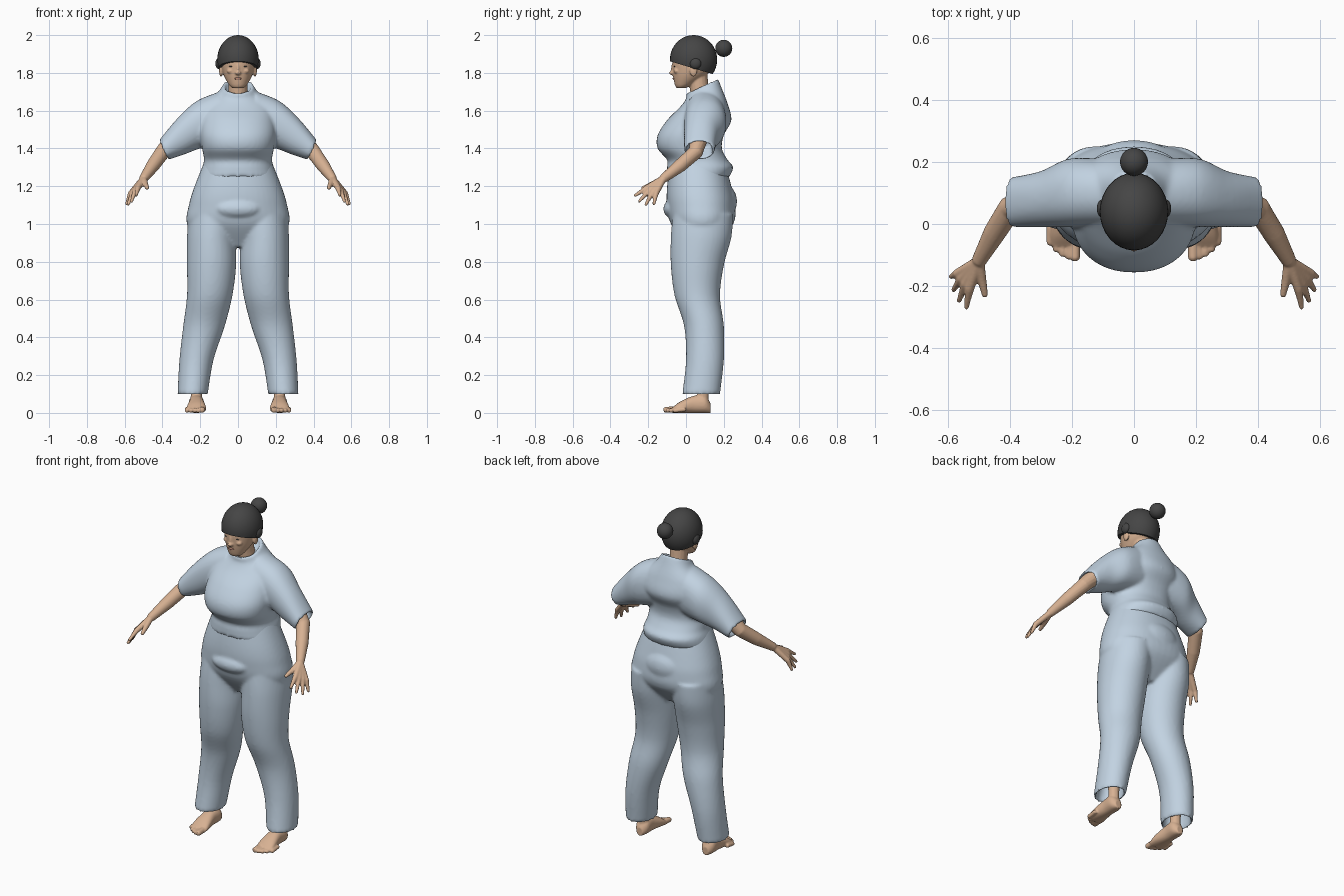
import bpy, bmesh, math
from mathutils import Vector, Matrix

cube = bpy.data.objects.get("Cube")
if cube:
    bpy.data.objects.remove(cube)


def material(name, rgb):
    mat = bpy.data.materials.new(name)
    mat.use_nodes = True
    mat.diffuse_color = (*rgb, 1)
    shader = mat.node_tree.nodes["Principled BSDF"]
    shader.inputs["Base Color"].default_value = mat.diffuse_color
    return mat


CLOTH = material("pale blue cloth", (0.54, 0.65, 0.76))
SKIN = material("skin", (0.68, 0.44, 0.29))
HAIR = material("dark hair", (0.06, 0.06, 0.06))
LIPS = material("lips", (0.5, 0.25, 0.18))
SIDES = {"left": 1, "right": -1}


def spline(rings, steps):
    """Smoothly interpolate rings, keeping the given ones."""
    result = []
    last = len(rings) - 1
    for i in range(last):
        four = [rings[min(max(i + k, 0), last)] for k in (-1, 0, 1, 2)]
        for step in range(steps):
            t = step / steps
            ring = []
            for before, start, end, after in zip(*four):
                move = end - start
                leave, arrive = (end - before) / 2, (after - start) / 2
                bend = (leave - move) * (1 - t) - (arrive - move) * t
                ring.append(start + move * t + bend * t * (1 - t))
            result.append(ring)
    return result + [rings[-1]]


def loft(bm, rings, sides=48, power=2.2, steps=6, opening=False):
    """Closed skin over rings, each a (centre, half axis, half axis).
    An opening folds the last ring inward to leave a hollow end."""
    rings = spline([[Vector(part) for part in ring] for ring in rings], steps)
    if opening:
        centre, u, v = rings[-1]
        inside = centre.lerp(rings[-steps][0], 0.8)
        rings += [[centre, u * 0.85, v * 0.85], [inside, u * 0.75, v * 0.75]]
    loops = []
    for centre, u, v in rings:
        loop = []
        for i in range(sides):
            angle = math.tau * i / sides
            p, q = [math.copysign(abs(w) ** (2 / power), w)
                    for w in (math.cos(angle), math.sin(angle))]
            loop.append(bm.verts.new(centre + u * p + v * q))
        loops.append(loop)
    for a, b in zip(loops, loops[1:]):
        for i in range(sides):
            bm.faces.new((a[i - 1], a[i], b[i], b[i - 1]))
    bm.faces.new(loops[0])
    bm.faces.new(loops[-1])


def level(z, rx, front, back, x=0, tilt=0):
    """Horizontal ring given by its height, half width, front and back."""
    return (x, (front + back) / 2, z), (rx, 0, 0), (0, (back - front) / 2, tilt)


def tube(bm, points, radii):
    """Round limb along points with a rounded tip."""
    points = [Vector(p) for p in points]
    tip = radii[-1] * 0.6
    points.append(points[-1] + (points[-1] - points[-2]).normalized() * tip)
    rings = []
    for i, (p, r) in enumerate(zip(points, [*radii, tip])):
        along = points[min(i + 1, len(points) - 1)] - points[max(i - 1, 0)]
        turn = along.to_track_quat('Z', 'Y')
        rings.append((p, turn @ Vector((r, 0, 0)), turn @ Vector((0, r, 0))))
    loft(bm, rings, sides=16, power=2, steps=1)


def ball(bm, centre, radii):
    place = Matrix.Translation(centre) @ Matrix.Diagonal((*radii, 1))
    bmesh.ops.create_uvsphere(bm, u_segments=32, v_segments=20, radius=1, matrix=place)


def finish(name, bm, mat, voxel=0):
    """Turn the bmesh into an object, fusing its pieces when voxel is set."""
    bmesh.ops.recalc_face_normals(bm, faces=bm.faces)
    mesh = bpy.data.meshes.new(name)
    bm.to_mesh(mesh)
    bm.free()
    ob = bpy.data.objects.new(name, mesh)
    bpy.context.collection.objects.link(ob)
    bpy.ops.object.select_all(action='DESELECT')
    ob.select_set(True)
    bpy.context.view_layer.objects.active = ob
    if voxel:
        fuse = ob.modifiers.new("fuse", 'REMESH')
        fuse.mode = 'VOXEL'
        fuse.voxel_size = voxel
        soften = ob.modifiers.new("soften", 'SMOOTH')
        soften.iterations = 3
        for modifier in ("fuse", "soften"):
            bpy.ops.object.modifier_apply(modifier=modifier)
    ob.data.materials.clear()
    ob.data.materials.append(mat)
    bpy.ops.object.shade_smooth_by_angle(angle=math.radians(50))


def single_ball(name, mat, centre, radii):
    bm = bmesh.new()
    ball(bm, centre, radii)
    finish(name, bm, mat)


# Trousers: pelvis, belly pouch, seat fold and two hollow-ended legs
bm = bmesh.new()
loft(bm, [level(*ring) for ring in (
    (0.88, 0.2, 0, 0.15), (1, 0.27, -0.08, 0.25), (1.1, 0.26, -0.1, 0.26),
    (1.2, 0.23, -0.1, 0.24), (1.35, 0.17, -0.08, 0.2))])
ball(bm, (0, -0.07, 1.08), (0.12, 0.05, 0.05))
ball(bm, (0, 0.2, 1.12), (0.13, 0.07, 0.09))
for s in SIDES.values():
    loft(bm, [level(z, rx, front, back, s * x) for z, x, rx, front, back in (
        (1.05, 0.13, 0.13, -0.07, 0.25), (0.93, 0.14, 0.13, -0.08, 0.24),
        (0.78, 0.14, 0.13, -0.08, 0.2), (0.62, 0.15, 0.12, -0.06, 0.18),
        (0.46, 0.18, 0.11, -0.01, 0.2), (0.28, 0.22, 0.09, 0, 0.2),
        (0.1, 0.24, 0.08, -0.02, 0.18))], power=2, opening=True)
finish("trousers", bm, CLOTH, voxel=0.01)

# Shirt: bloused torso with an open collar that rises to the back
bm = bmesh.new()
loft(bm, [level(*ring, tilt=max(0, ring[0] - 1.6) * 0.3) for ring in (
    (1.25, 0.2, -0.1, 0.23), (1.3, 0.19, -0.1, 0.25), (1.34, 0.18, -0.1, 0.22),
    (1.4, 0.19, -0.15, 0.19), (1.47, 0.2, -0.15, 0.2), (1.55, 0.2, -0.1, 0.24),
    (1.63, 0.18, -0.03, 0.22), (1.69, 0.11, 0, 0.19), (1.73, 0.08, 0, 0.17))],
    opening=True)

# Sleeves: each ring spans an upper and a lower seam point
for s in SIDES.values():
    rings = []
    for top_x, top_z, low_x, low_z, y in (
            (0.1, 1.7, 0.1, 1.42, 0.1), (0.22, 1.65, 0.2, 1.4, 0.1),
            (0.32, 1.56, 0.28, 1.37, 0.08), (0.42, 1.44, 0.37, 1.34, 0.07)):
        top, low = Vector((s * top_x, y, top_z)), Vector((s * low_x, y, low_z))
        rings.append(((top + low) / 2, (top - low) / 2, (0, y + 0.01, 0)))
    loft(bm, rings, opening=True)
finish("shirt", bm, CLOTH, voxel=0.01)

for side, s in SIDES.items():
    # Arm and hand: forearm, thumb and four fanned fingers
    bm = bmesh.new()
    wrist = Vector((s * 0.5, -0.12, 1.24))
    tube(bm, [(s * 0.33, 0.07, 1.46), (s * 0.4, 0.05, 1.38), (s * 0.45, -0.03, 1.31), wrist],
         (0.05, 0.04, 0.036, 0.024))
    for i in range(4):
        t = i / 3
        knuckle = Vector((s * (0.53 + 0.04 * t), -0.21 + 0.05 * t, 1.19 - 0.03 * t))
        tip = Vector((s * (0.54 + 0.05 * math.sin(t * 1.5)),
                      -0.27 + 0.1 * t ** 1.4, 1.15 - 0.05 * math.sin(t * 2)))
        tube(bm, [wrist, knuckle, knuckle.lerp(tip, 0.5), tip], (0.018, 0.015, 0.011, 0.008))
    tube(bm, [wrist, (s * 0.49, -0.18, 1.21), (s * 0.48, -0.23, 1.19)], (0.018, 0.015, 0.01))
    finish(side + "_arm_and_hand", bm, SKIN, voxel=0.005)

    # Foot: heel to ball, ankle and toes
    bm = bmesh.new()
    loft(bm, [((s * 0.22, y, h / 2), (w, 0, 0), (0, 0, h / 2)) for y, w, h in (
        (0.13, 0.02, 0.05), (0.1, 0.04, 0.09), (0.04, 0.04, 0.09),
        (-0.03, 0.05, 0.06), (-0.07, 0.05, 0.03))])
    ankle_x = s * 0.22
    tube(bm, [(ankle_x, 0.09, z) for z in (0.04, 0.12, 0.25)], (0.03, 0.03, 0.04))
    for i in range(5):
        x, y = s * (0.19 + 0.02 * i), 0.003 * i * i - 0.11
        r = 0.012 if i else 0.016
        tube(bm, [(x, y + 0.06, 0.02), (x, y, r)], (r, r))
    finish(side + "_foot", bm, SKIN, voxel=0.005)

# Head: neck, face, nose, cheeks and ears
bm = bmesh.new()
tube(bm, [(0, 0.09, 1.63), (0, 0.07, 1.72), (0, 0.06, 1.82)], (0.06, 0.05, 0.05))
loft(bm, [level(*ring) for ring in (
    (1.72, 0.03, -0.05, 0), (1.74, 0.05, -0.06, 0.04), (1.8, 0.08, -0.07, 0.12),
    (1.88, 0.09, -0.07, 0.15), (1.94, 0.07, -0.04, 0.12))], power=2)
ball(bm, (0, -0.07, 1.8), (0.016, 0.02, 0.012))
ball(bm, (0, -0.07, 1.82), (0.008, 0.01, 0.03))
for s in SIDES.values():
    ball(bm, (s * 0.09, 0.04, 1.81), (0.01, 0.02, 0.03))
    ball(bm, (s * 0.04, -0.05, 1.81), (0.02, 0.015, 0.014))
finish("head", bm, SKIN, voxel=0.005)

# Mouth, eyes and the hair knots over the ears
single_ball("mouth", LIPS, (0, -0.065, 1.77), (0.02, 0.006, 0.006))
for side, s in SIDES.items():
    single_ball(side + "_eye", HAIR, (s * 0.034, -0.06, 1.834), (0.014, 0.005, 0.003))
    single_ball(side + "_hair_knot", HAIR, (s * 0.1, 0.05, 1.85), (0.02, 0.03, 0.03))

# Hair cap sloping down to the nape, with a bun
bm = bmesh.new()
ball(bm, (0, 0.04, 1.87), (0.11, 0.125, 0.13))
bmesh.ops.bisect_plane(bm, geom=bm.verts[:] + bm.edges[:] + bm.faces[:],
                       plane_co=(0, -0.08, 1.86), plane_no=(0, 0.3, 1), clear_inner=True)
bmesh.ops.holes_fill(bm, edges=bm.edges)
finish("hair_cap", bm, HAIR)
single_ball("hair_bun", HAIR, (0, 0.2, 1.93), (0.045, 0.045, 0.045))
